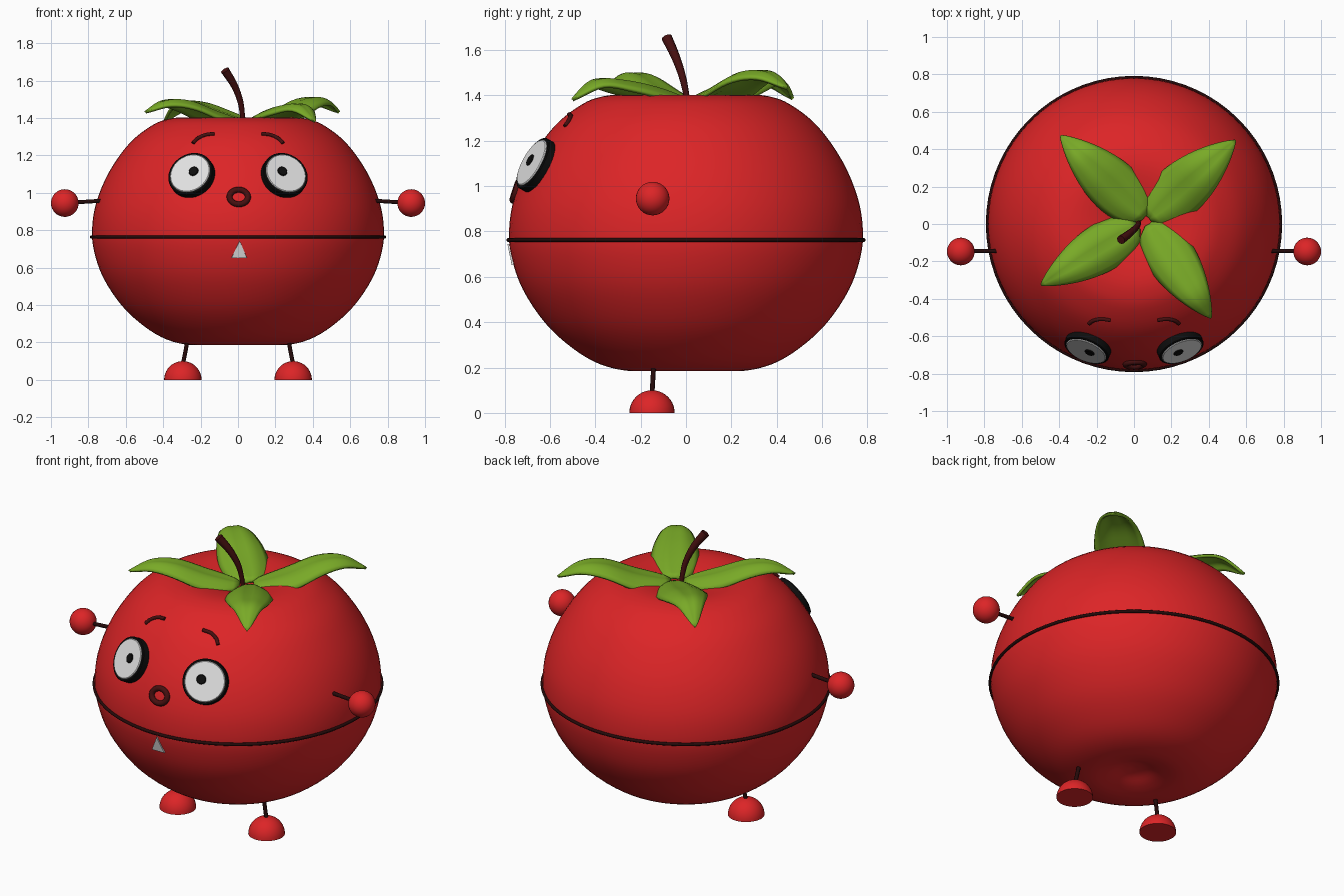
import bpy, bmesh, math
from mathutils import Vector
from mathutils.bvhtree import BVHTree

if "Cube" in bpy.data.objects:
    bpy.data.objects.remove(bpy.data.objects["Cube"])


def material(name, rgb):
    m = bpy.data.materials.new(name)
    m.diffuse_color = (*rgb, 1)
    m.use_nodes = True
    m.node_tree.nodes["Principled BSDF"].inputs["Base Color"].default_value = m.diffuse_color
    return m


RED = material("tomato_red", (0.72, 0.018, 0.02))
GREEN = material("leaf_green", (0.19, 0.40, 0.02))
MAROON = material("dark_maroon", (0.06, 0.005, 0.005))
DARK = material("dark_line", (0.018, 0.003, 0.003))
BLACK = material("eye_black", (0.004, 0.004, 0.004))
WHITE = material("eye_white", (0.75, 0.75, 0.75))


def finish(name, bm, mat, loc=(0, 0, 0), rot=None, angle=40):
    """Turn a bmesh into a smooth shaded object."""
    bmesh.ops.recalc_face_normals(bm, faces=bm.faces)
    me = bpy.data.meshes.new(name)
    bm.to_mesh(me)
    bm.free()
    ob = bpy.data.objects.new(name, me)
    bpy.context.collection.objects.link(ob)
    me.materials.append(mat)
    ob.location = loc
    if rot:
        ob.rotation_euler = rot.to_euler()
    select(ob)
    bpy.ops.object.shade_smooth_by_angle(angle=math.radians(angle))
    return ob


def select(ob):
    bpy.ops.object.select_all(action='DESELECT')
    ob.select_set(True)
    bpy.context.view_layer.objects.active = ob


def smooth_path(pts, n=5):
    """Catmull-Rom curve through the points."""
    pts = [Vector(p) for p in pts]
    ext = [2 * pts[0] - pts[1]] + pts + [2 * pts[-1] - pts[-2]]
    out = []
    for a, b, c, d in zip(ext, ext[1:], ext[2:], ext[3:]):
        for i in range(n):
            t = i / n
            out.append(0.5 * (2 * b + (c - a) * t + (2 * a - 5 * b + 4 * c - d) * t ** 2
                              + (3 * b - a - 3 * c + d) * t ** 3))
    return out + [pts[-1]]


def lathe(profile, segs):
    """Revolve (radius, height) points round z."""
    bm = bmesh.new()
    vs = [bm.verts.new((p[0], 0, p[1])) for p in profile]
    es = [bm.edges.new(e) for e in zip(vs, vs[1:])]
    bmesh.ops.spin(bm, geom=vs + es, cent=(0, 0, 0), axis=(0, 0, 1),
                   angle=math.tau, steps=segs)
    bmesh.ops.remove_doubles(bm, verts=bm.verts, dist=1e-5)
    return bm


def tube(name, pts, radius, mat, closed=False, radii=None):
    """Round rod along a path, converted to a mesh."""
    cu = bpy.data.curves.new(name, 'CURVE')
    cu.dimensions = '3D'
    cu.bevel_depth = radius
    cu.bevel_resolution = 3
    cu.use_fill_caps = True
    sp = cu.splines.new('POLY')
    sp.points.add(len(pts) - 1)
    for i, p in enumerate(pts):
        sp.points[i].co = (*p, 1)
        sp.points[i].radius = radii[i] if radii else 1
    sp.use_cyclic_u = closed
    cu.materials.append(mat)
    ob = bpy.data.objects.new(name, cu)
    bpy.context.collection.objects.link(ob)
    select(ob)
    bpy.ops.object.convert(target='MESH')
    bpy.ops.object.shade_smooth_by_angle(angle=math.radians(50))
    return bpy.context.object


# Body: dimpled round fruit
profile = smooth_path([
    (0, 0.235), (0.07, 0.225), (0.15, 0.198), (0.25, 0.185), (0.38, 0.215),
    (0.5, 0.285), (0.62, 0.395), (0.72, 0.545), (0.77, 0.69), (0.78, 0.81),
    (0.757, 0.95), (0.69, 1.11), (0.58, 1.265), (0.46, 1.36), (0.37, 1.395),
    (0.28, 1.402), (0.17, 1.385), (0.07, 1.355), (0, 1.345)], 4)
bm = lathe(profile, 72)
bmesh.ops.recalc_face_normals(bm, faces=bm.faces)
tree = BVHTree.FromBMesh(bm)
finish("body", bm, RED, angle=60)


def on_front(x, z, out=0.0):
    """Point on the front of the body, and the direction facing out."""
    p, n, _, _ = tree.ray_cast(Vector((x, -2, z)), Vector((0, 1, 0)))
    if n.y > 0:
        n = -n
    return p + n * out, n


# Belt line round the middle
tube("belt_line", [(0.783 * math.cos(a), 0.783 * math.sin(a), 0.763)
                   for a in (math.tau * i / 72 for i in range(72))], 0.009, DARK, True)


# Eyes: dark rim, white disc and pupil
def disc(name, centre, rot, offset, radius, top, mat):
    bm = lathe([(0, -0.03), (radius, -0.03), (radius, top - 0.004),
                (radius - 0.004, top), (0, top)], 40)
    finish(name, bm, mat, centre + rot @ Vector(offset), rot)


for side, s in (("left", -1), ("right", 1)):
    centre, n = on_front(s * 0.246, 1.09)
    rot = n.to_track_quat('Z', 'Y')
    disc("eye_rim_" + side, centre, rot, (0, 0, 0), 0.126, 0.028, BLACK)
    disc("eye_white_" + side, centre, rot, (0, 0, 0), 0.113, 0.034, WHITE)
    disc("pupil_" + side, centre, rot, (-s * 0.02, 0.01, 0), 0.027, 0.04, BLACK)

    # Eyebrow
    brow = smooth_path([(s * 0.24, 1.262), (s * 0.215, 1.287),
                        (s * 0.175, 1.306), (s * 0.125, 1.313)], 4)
    tube("eyebrow_" + side, [on_front(p.x, p.y, 0.004)[0] for p in
                             [Vector(q) for q in brow]], 0.01, MAROON)

    # Arm and round hand
    tube("arm_" + side, [(s * 0.72, -0.145, 0.958), (s * 0.88, -0.145, 0.948)], 0.011, DARK)
    bm = bmesh.new()
    bmesh.ops.create_uvsphere(bm, u_segments=32, v_segments=16, radius=0.074)
    finish("hand_" + side, bm, RED, (s * 0.926, -0.147, 0.945))

    # Leg and half-round foot
    tube("leg_" + side, [(s * 0.262, -0.14, 0.25), (s * 0.295, -0.15, 0.08)], 0.011, DARK)
    dome = [(0, 0)] + [(0.1 * math.cos(a), 0.1 * math.sin(a))
                       for a in (math.pi / 2 * i / 10 for i in range(10))] + [(0, 0.1)]
    finish("foot_" + side, lathe(dome, 32), RED, (s * 0.295, -0.15, 0))

# Mouth ring
centre, n = on_front(0.004, 0.977, 0.002)
rot = n.to_track_quat('Z', 'Y')
tube("mouth", [centre + rot @ Vector((0.049 * math.cos(a), 0.041 * math.sin(a), 0))
               for a in (math.tau * i / 32 for i in range(32))], 0.016, MAROON, True)

# Tooth: small triangular plate
bm = bmesh.new()
corners = [(-0.034, 0.655), (0.047, 0.655), (0.009, 0.745)]
front, back = [[bm.verts.new(on_front(x, z, d)[0]) for x, z in corners] for d in (0.009, -0.01)]
bm.faces.new(front)
bm.faces.new(back[::-1])
for i in range(3):
    j = (i + 1) % 3
    bm.faces.new((front[i], back[i], back[j], front[j]))
finish("tooth", bm, WHITE, angle=20)

# Stem, wider toward its tip
path = smooth_path([(0.027, 0.01, 1.33), (0.024, 0.0, 1.41), (0.012, -0.018, 1.49),
                    (-0.02, -0.048, 1.575), (-0.07, -0.085, 1.655)], 4)
tube("stem", path, 0.012, MAROON,
     radii=[1 + 1.0 * (i / (len(path) - 1)) ** 1.5 for i in range(len(path))])


# Leaves: arched blades with a creased midrib
def leaf(name, base, tip, half_width, peak, tip_z):
    base, tip = Vector(base), Vector(tip)
    along = tip - base
    across = Vector((-along.y, along.x)).normalized()
    spine = smooth_path([(0, 1.375), (0.3, 1.425), (0.58, peak - 0.008),
                         (0.8, peak - 0.005), (1, tip_z)], 5)
    nv = 5
    bm = bmesh.new()
    rows = []
    for p in spine:
        t = min(max(p[0], 0.004), 0.998)
        w = half_width * 2.49 * t ** 0.5 * (1 - t) ** 0.9
        row = []
        for j in range(-nv, nv + 1):
            v = j / nv
            q = base + along * t + across * (w * v)
            k = w / half_width
            z = p[1] + k * (0.012 * min(1, abs(v) * 2.5) - 0.055 * v * v)
            row.append(bm.verts.new((q.x, q.y, z)))
        rows.append(row)
    for a, b in zip(rows, rows[1:]):
        for j in range(2 * nv):
            bm.faces.new((a[j], a[j + 1], b[j + 1], b[j]))
    ob = finish(name, bm, GREEN, angle=60)
    mod = ob.modifiers.new("thickness", 'SOLIDIFY')
    mod.thickness = 0.016
    mod.offset = 0


leaf("leaf_back_left", (0.06, 0.04), (-0.39, 0.47), 0.135, 1.48, 1.385)
leaf("leaf_back_right", (0.08, 0.03), (0.54, 0.445), 0.137, 1.50, 1.43)
leaf("leaf_front_left", (0.02, -0.01), (-0.495, -0.325), 0.125, 1.49, 1.43)
leaf("leaf_front_right", (0.08, 0.0), (0.41, -0.5), 0.127, 1.465, 1.38)
